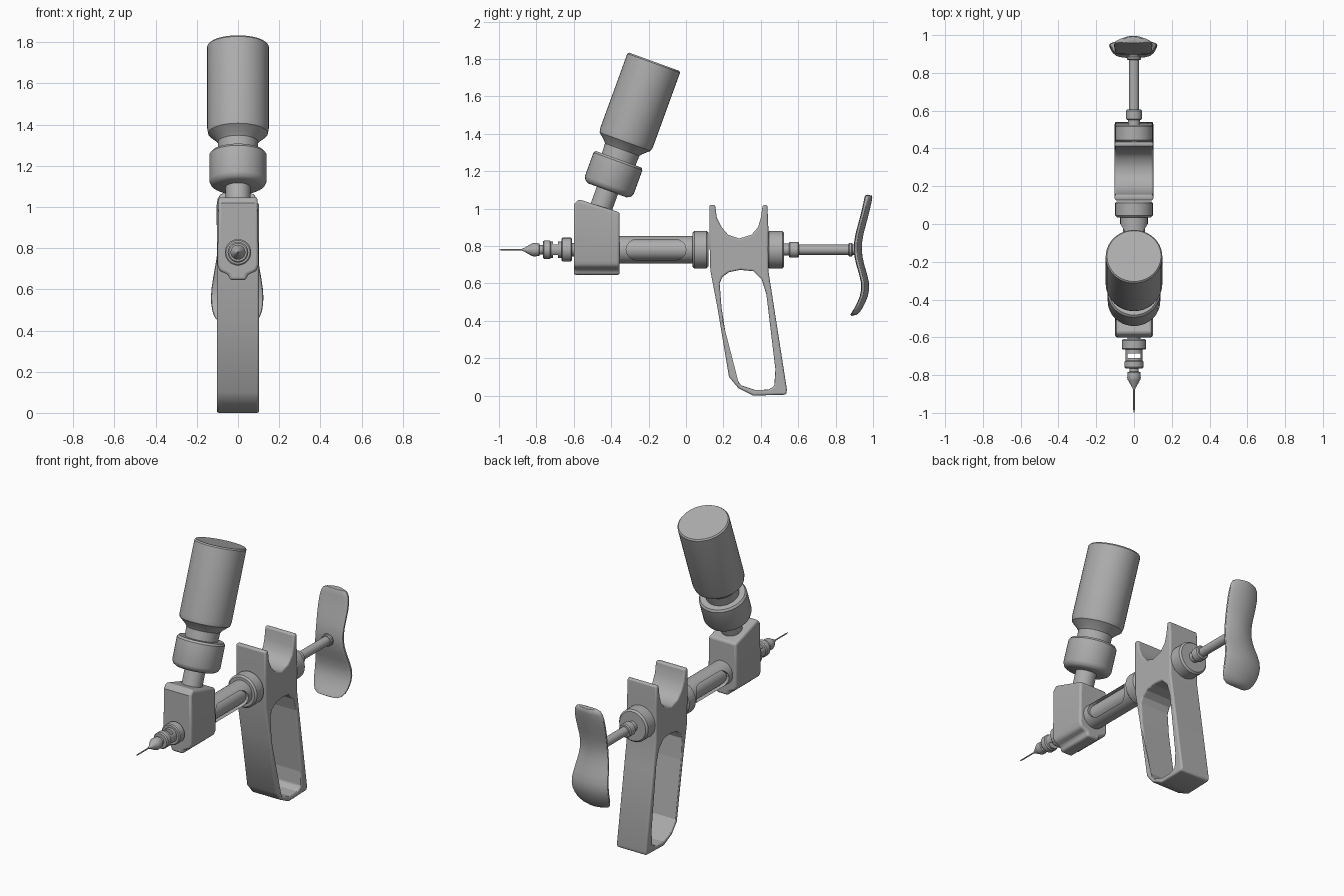
import bpy, bmesh, math
from mathutils import Vector

if "Cube" in bpy.data.objects:
    bpy.data.objects.remove(bpy.data.objects["Cube"], do_unlink=True)

grey = bpy.data.materials.new("plain grey")
grey.use_nodes = True
GREY = (0.42, 0.42, 0.42, 1)
grey.diffuse_color = GREY
grey.node_tree.nodes["Principled BSDF"].inputs["Base Color"].default_value = GREY
AXIS_Z = 0.78


def finish(bm, name):
    bmesh.ops.recalc_face_normals(bm, faces=bm.faces)
    me = bpy.data.meshes.new(name)
    bm.to_mesh(me)
    bm.free()
    me.materials.append(grey)
    ob = bpy.data.objects.new(name, me)
    bpy.context.collection.objects.link(ob)
    return ob


def smooth(ob, angle=35):
    bpy.ops.object.select_all(action='DESELECT')
    ob.select_set(True)
    bpy.context.view_layer.objects.active = ob
    bpy.ops.object.shade_smooth_by_angle(angle=math.radians(angle))


def lathe(name, profile, origin=(0, 0, AXIS_Z), axis=(0, 1, 0), segs=32):
    """Turn (distance, radius) pairs around an axis."""
    bm = bmesh.new()
    axis, origin = Vector(axis).normalized(), Vector(origin)
    u = Vector((1, 0, 0))
    v = axis.cross(u)
    rings = []
    for t, r in profile:
        rings.append([bm.verts.new(origin + axis * t + r * (
            u * math.cos(a) + v * math.sin(a)))
            for a in (2 * math.pi * i / segs for i in range(segs))])
    for a, b in zip(rings, rings[1:]):
        for i in range(segs):
            j = (i + 1) % segs
            bm.faces.new((a[i], a[j], b[j], b[i]))
    bm.faces.new(rings[0])
    bm.faces.new(rings[-1])
    ob = finish(bm, name)
    smooth(ob)
    return ob


def collar(name, start, end, r, edge=0.01):
    return lathe(name, [(start, r - edge), (start + edge, r),
                        (end - edge, r), (end, r - edge)])


def prism(name, points, half):
    """Extrude a (y, z) outline across x."""
    bm = bmesh.new()
    sides = [[bm.verts.new((x, y, z)) for y, z in points] for x in (-half, half)]
    n = len(points)
    for s in sides:
        bm.faces.new(s)
    for i in range(n):
        j = (i + 1) % n
        bm.faces.new((sides[0][i], sides[0][j], sides[1][j], sides[1][i]))
    return finish(bm, name)


def cut(ob, cutter):
    cutter.hide_render = True
    cutter.hide_viewport = True
    cutter.display_type = 'WIRE'
    mod = ob.modifiers.new("cut", 'BOOLEAN')
    mod.object = cutter
    mod.solver = 'EXACT'


def bevel(ob, width, segments=3):
    mod = ob.modifiers.new("rounding", 'BEVEL')
    mod.width = width
    mod.segments = segments
    mod.limit_method = 'ANGLE'
    mod.angle_limit = math.radians(40)


# Tilted bottle, cap and stem
top, down = (0, -0.17, 1.785), (0, -0.342, -0.94)
lathe("bottle", [(0, 0.143), (0.008, 0.15), (0.43, 0.15), (0.455, 0.145),
                 (0.485, 0.11), (0.5, 0.098), (0.57, 0.095)], top, down, 40)
lathe("bottle_cap", [(0.555, 0.13), (0.567, 0.139), (0.7, 0.139),
                     (0.72, 0.13), (0.732, 0.11)], top, down, 40)
lathe("bottle_stem", [(0.72, 0.06), (0.9, 0.06)], top, down)

# Valve block with a keel underneath and a sloping top
bm = bmesh.new()
half = [(0.04, 0.645), (0.045, 0.67), (0.09, 0.69), (0.1, 0.72), (0.095, 1.05)]
outline = half + [(-x, z) for x, z in reversed(half)]
loops = []
for y, ztop in ((-0.6, 1.02), (-0.575, 1.05), (-0.355, 0.98)):
    loops.append([bm.verts.new((x, y, ztop if z > 1 else z)) for x, z in outline])
for a, b in zip(loops, loops[1:]):
    for i in range(len(outline)):
        j = (i + 1) % len(outline)
        bm.faces.new((a[i], a[j], b[j], b[i]))
bm.faces.new(loops[0])
bm.faces.new(loops[-1])
block = finish(bm, "valve_block")
bevel(block, 0.014)
smooth(block)

# Barrel with a round-ended window on each side and a core inside
barrel = lathe("barrel", [(-0.36, 0.073), (0.05, 0.073)])
r, slot = 0.055, []
for cy, start in ((-0.055, -90), (-0.265, 90)):
    for k in range(9):
        a = math.radians(start + k * 22.5)
        slot.append((cy + r * math.cos(a), AXIS_Z + r * math.sin(a)))
cut(barrel, prism("window_cutter", slot, 0.2))
lathe("barrel_core", [(-0.36, 0.057), (0.05, 0.057)])

# Grip frame: two prongs, a saddle and a finger loop
frame = [(0.125, 1.02), (0.155, 1.02), (0.165, 0.95), (0.19, 0.9), (0.225, 0.86),
         (0.285, 0.84), (0.35, 0.86), (0.385, 0.9), (0.4, 0.95), (0.41, 1.02),
         (0.435, 1.02), (0.44, 0.9), (0.44, 0.67), (0.465, 0.51), (0.54, 0.03),
         (0.535, 0.005), (0.36, 0), (0.28, 0.04), (0.23, 0.1), (0.17, 0.46),
         (0.13, 0.67), (0.125, 0.85)]
hole = [(0.18, 0.6), (0.195, 0.635), (0.23, 0.66), (0.29, 0.672), (0.36, 0.665),
        (0.405, 0.62), (0.43, 0.54), (0.478, 0.14), (0.472, 0.05), (0.44, 0.032),
        (0.37, 0.03), (0.295, 0.055), (0.245, 0.12), (0.19, 0.47)]
grip = prism("grip_frame", frame, 0.102)
cut(grip, prism("finger_hole_cutter", hole, 0.3))
bevel(grip, 0.01)
smooth(grip, 40)

# Collars, nut and plunger rod
collar("front_collar", 0.035, 0.12, 0.1)
collar("rear_collar", 0.435, 0.525, 0.1)
lathe("rod_neck", [(0.52, 0.032), (0.56, 0.032)])
collar("rod_nut", 0.55, 0.605, 0.042, 0.006)
lathe("plunger_rod", [(0.6, 0.027), (0.93, 0.027)])
collar("rod_flange", 0.868, 0.89, 0.037, 0.005)

# Curved thumb pad: rows of (height, depth, half width)
rows = [(1.075, 0.978, 0.07), (1.05, 0.975, 0.1), (0.96, 0.955, 0.105),
        (0.86, 0.925, 0.095), (0.78, 0.915, 0.095), (0.7, 0.93, 0.11),
        (0.6, 0.965, 0.128), (0.53, 0.955, 0.13), (0.46, 0.92, 0.115),
        (0.425, 0.892, 0.075)]
bm = bmesh.new()
steps = [-1, -0.8, -0.4, 0, 0.4, 0.8, 1]
grid = []
for z, y, w in rows:
    ring = []
    for side, xs in ((1, steps), (-1, steps[::-1])):
        for s in xs:
            thick = 0.022 * math.sqrt(max(0.1, 1 - s * s))
            ring.append(bm.verts.new((s * w - 0.004, y + side * thick - 0.012 * s * s, z)))
    grid.append(ring)
for a, b in zip(grid, grid[1:]):
    for i in range(len(a)):
        j = (i + 1) % len(a)
        bm.faces.new((a[i], a[j], b[j], b[i]))
bm.faces.new(grid[0])
bm.faces.new(grid[-1])
pad = finish(bm, "thumb_pad")
sub = pad.modifiers.new("soften", 'SUBSURF')
sub.levels = sub.render_levels = 1
smooth(pad, 60)

# Nozzle and needle
collar("nozzle_nut", -0.665, -0.61, 0.064, 0.006)
lathe("nozzle_base", [(-0.67, 0.035), (-0.59, 0.035)])
lock = lathe("needle_lock", [(-0.765, 0.044), (-0.758, 0.05), (-0.728, 0.05),
                             (-0.722, 0.044), (-0.665, 0.044)])
cut(lock, prism("lock_slot_cutter", [(-0.71, 0.6), (-0.71, 0.95),
                                     (-0.685, 0.95), (-0.685, 0.6)], 0.034))
lathe("needle_hub", [(-0.88, 0.004), (-0.865, 0.01), (-0.825, 0.033), (-0.815, 0.036),
                     (-0.785, 0.034), (-0.782, 0.025), (-0.755, 0.025)])
lathe("needle", [(-1, 0.001), (-0.985, 0.004), (-0.86, 0.004)], segs=12)
